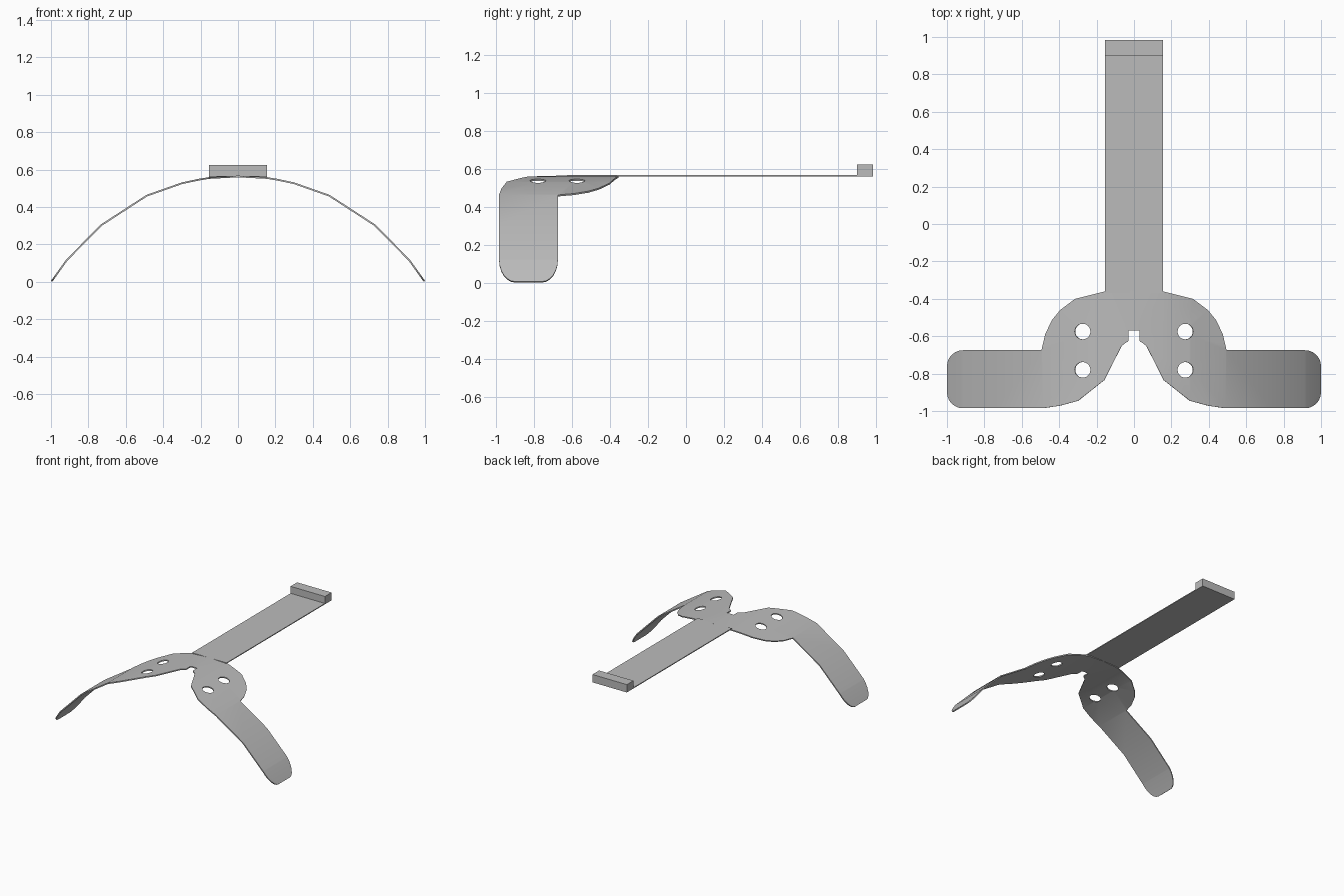
import bpy, bmesh
from math import cos, sin, pi
from mathutils import Vector

if "Cube" in bpy.data.objects:
    bpy.data.objects.remove(bpy.data.objects["Cube"])

steel = bpy.data.materials.new("grey metal")
grey = (0.5, 0.5, 0.5, 1)
steel.diffuse_color = grey
steel.use_nodes = True
steel.node_tree.nodes["Principled BSDF"].inputs["Base Color"].default_value = grey


def add_object(name, bm):
    mesh = bpy.data.meshes.new(name)
    bm.to_mesh(mesh)
    bm.free()
    mesh.materials.append(steel)
    ob = bpy.data.objects.new(name, mesh)
    bpy.context.collection.objects.link(ob)
    return ob


def box(name, lo, hi):
    bm = bmesh.new()
    bmesh.ops.create_cube(bm, size=1)
    lo, hi = Vector(lo), Vector(hi)
    for v in bm.verts:
        v.co = (lo + hi) / 2 + v.co * (hi - lo)
    return add_object(name, bm)


def arc(cx, cy, r, start, end, n):
    return [(cx + r * cos(start + (end - start) * i / n),
             cy + r * sin(start + (end - start) * i / n)) for i in range(n + 1)]


# Fold profile of the plate: x, height of the upper skin
FOLDS = [(0, 0.568), (0.155, 0.56), (0.21, 0.551), (0.30, 0.532),
         (0.49, 0.465), (0.735, 0.306), (0.92, 0.118), (1.0, 0.006)]


def height(x):
    for (x0, z0), (x1, z1) in zip(FOLDS, FOLDS[1:]):
        if x <= x1 + 1e-5:
            return z0 + (z1 - z0) * (x - x0) / (x1 - x0)
    return FOLDS[-1][1]


# Half outline: notch, front edge, rounded tip, shoulder, back edge
outline = [(0, -0.57), (0.03, -0.57), (0.03, -0.625), (0.065, -0.65),
           (0.16, -0.835), (0.30, -0.945), (0.40, -0.972), (0.49, -0.985)]
outline += arc(0.915, -0.90, 0.085, -pi / 2, 0, 6)
outline += arc(0.915, -0.76, 0.085, 0, pi / 2, 6)
outline += [(0.495, -0.675), (0.475, -0.59), (0.44, -0.515), (0.395, -0.46),
            (0.315, -0.40), (0.155, -0.36), (0.12, -0.355), (0, -0.355)]
holes = [arc(0.275, y, 0.042, 0, 2 * pi, 24)[:-1] for y in (-0.575, -0.78)]

# Flat blank with holes, creased and bent along the profile
bm = bmesh.new()
for loop in [outline] + holes:
    verts = [bm.verts.new((x, y, 0)) for x, y in loop]
    for a, b in zip(verts, verts[1:] + verts[:1]):
        bm.edges.new((a, b))
bmesh.ops.triangle_fill(bm, use_beauty=True, edges=bm.edges[:], normal=(0, 0, 1))
for x, z in FOLDS[1:-1]:
    bmesh.ops.bisect_plane(bm, geom=bm.verts[:] + bm.edges[:] + bm.faces[:],
                           dist=1e-4, plane_co=(x, 0, 0), plane_no=(1, 0, 0))
for f in bm.faces:
    f.normal_update()
    if f.normal.z < 0:
        f.normal_flip()
for v in bm.verts:
    v.co.z = height(v.co.x)
plate = add_object("curved_plate", bm)
plate.modifiers.new("Mirror", 'MIRROR').use_clip = True
solid = plate.modifiers.new("Thickness", 'SOLIDIFY')
solid.thickness = 0.009
solid.offset = -1

bpy.ops.object.select_all(action='DESELECT')
plate.select_set(True)
bpy.context.view_layer.objects.active = plate
bpy.ops.object.convert(target='MESH')
bpy.ops.object.shade_smooth_by_angle(angle=pi / 6)

# Flat strap and raised stop at its end
box("strap", (-0.155, -0.37, 0.56), (0.155, 0.985, 0.567))
box("end_stop", (-0.155, 0.90, 0.564), (0.155, 0.985, 0.624))
